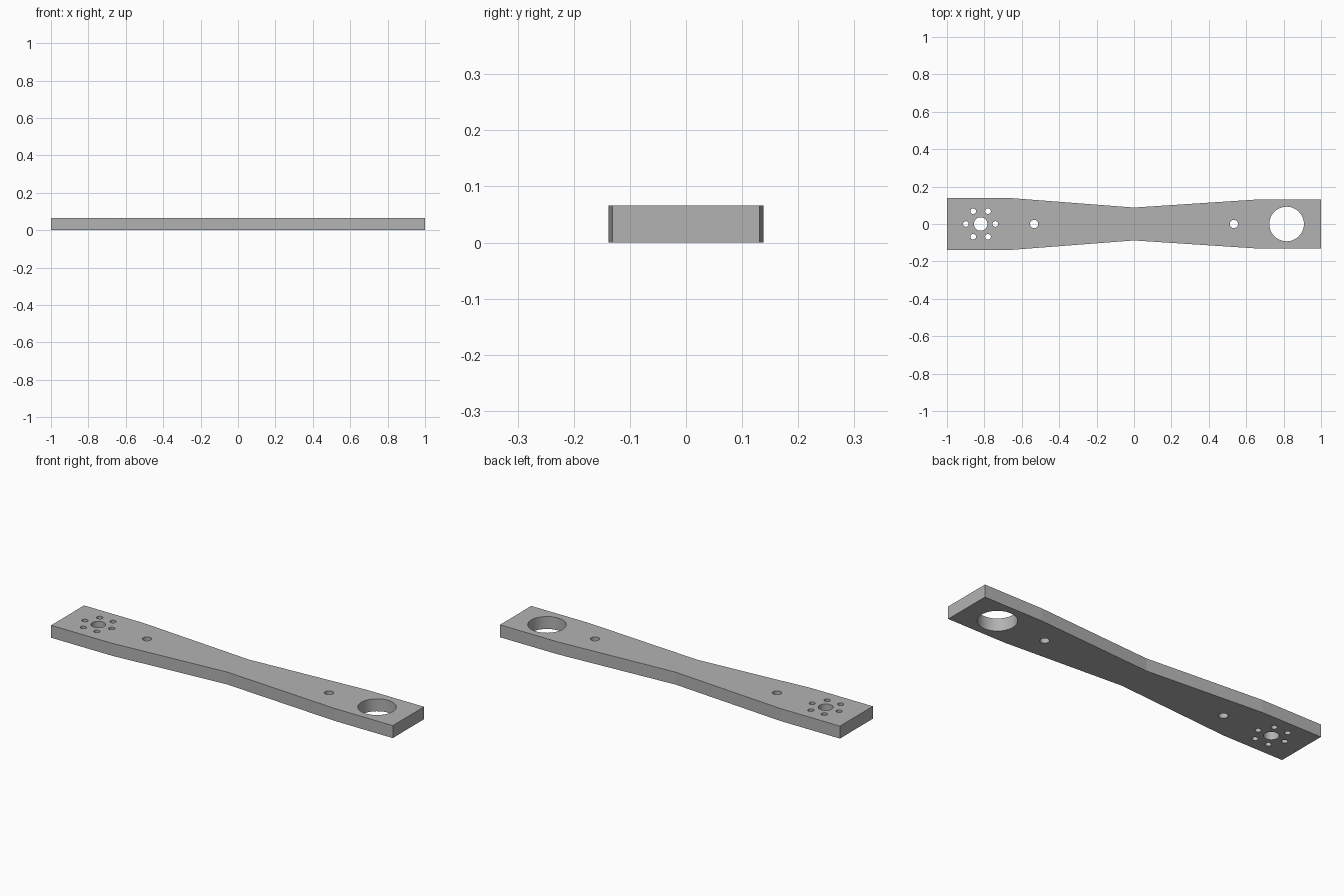
import bpy
import bmesh
from math import cos, sin, pi, radians
from mathutils import Matrix

THICK = 0.066

if "Cube" in bpy.data.objects:
    bpy.data.objects.remove(bpy.data.objects["Cube"], do_unlink=True)

grey = bpy.data.materials.new("plain_grey")
grey.use_nodes = True
colour = (0.45, 0.45, 0.45, 1)
grey.diffuse_color = colour
grey.node_tree.nodes["Principled BSDF"].inputs["Base Color"].default_value = colour


def make_object(name, bm):
    bmesh.ops.recalc_face_normals(bm, faces=bm.faces)
    mesh = bpy.data.meshes.new(name)
    bm.to_mesh(mesh)
    bm.free()
    mesh.materials.append(grey)
    obj = bpy.data.objects.new(name, mesh)
    bpy.context.collection.objects.link(obj)
    return obj


# Waisted bar: half outline mirrored across the long axis, then extruded
half = [(-1, 0.138), (-0.65, 0.138), (0, 0.088), (0.66, 0.131), (1, 0.131)]
outline = half + [(x, -y) for x, y in reversed(half)]
bm = bmesh.new()
base = bm.faces.new([bm.verts.new((x, y, 0)) for x, y in outline])
grown = bmesh.ops.extrude_face_region(bm, geom=[base], use_keep_orig=True)
top = [v for v in grown["geom"] if isinstance(v, bmesh.types.BMVert)]
bmesh.ops.translate(bm, verts=top, vec=(0, 0, THICK))
bar = make_object("link_bar", bm)

# Holes: bearing bore, hub bore, two pin holes and a ring of bolt holes
HUB = -0.82
holes = [(0.816, 0, 0.0925), (HUB, 0, 0.036), (-0.534, 0, 0.022), (0.534, 0, 0.022)]
for i in range(6):
    a = i * pi / 3
    holes.append((HUB + 0.079 * cos(a), 0.079 * sin(a), 0.015))

bm = bmesh.new()
for x, y, r in holes:
    bmesh.ops.create_cone(bm, cap_ends=True, segments=48, radius1=r, radius2=r,
                          depth=THICK * 3,
                          matrix=Matrix.Translation((x, y, THICK / 2)))
cutter = make_object("hole_cutter", bm)
cutter.hide_render = True

cut = bar.modifiers.new("holes", "BOOLEAN")
cut.operation = "DIFFERENCE"
cut.solver = "EXACT"
cut.object = cutter

bpy.ops.object.select_all(action="DESELECT")
bar.select_set(True)
bpy.context.view_layer.objects.active = bar
bpy.ops.object.modifier_apply(modifier=cut.name)
bpy.data.objects.remove(cutter, do_unlink=True)

# Smooth bores, crisp outline including the shallow corners
bpy.ops.object.shade_smooth_by_angle(angle=radians(8))
for poly in bar.data.polygons:
    if poly.area > 0.005:
        poly.use_smooth = False
